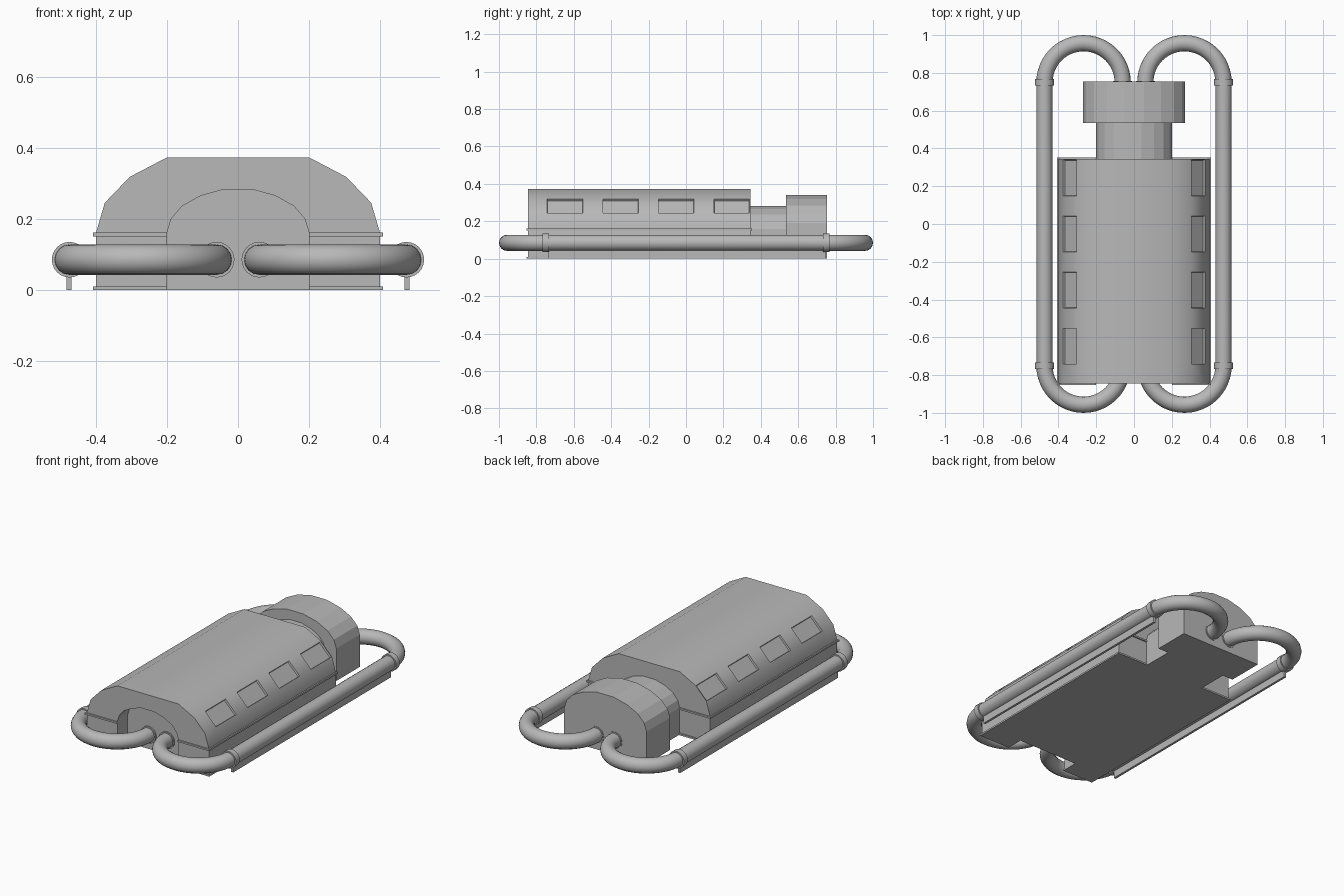
import bpy, bmesh, math

if "Cube" in bpy.data.objects:
    bpy.data.objects.remove(bpy.data.objects["Cube"])

# Dark grey finish shared by every part
grey = bpy.data.materials.new("dark_grey")
grey.diffuse_color = (0.48, 0.48, 0.48, 1)
grey.use_nodes = True
grey.node_tree.nodes["Principled BSDF"].inputs["Base Color"].default_value = grey.diffuse_color


def link(name, bm):
    bmesh.ops.recalc_face_normals(bm, faces=bm.faces)
    me = bpy.data.meshes.new(name)
    bm.to_mesh(me)
    bm.free()
    me.materials.append(grey)
    ob = bpy.data.objects.new(name, me)
    bpy.context.collection.objects.link(ob)
    return ob


def smooth(ob):
    bpy.ops.object.select_all(action='DESELECT')
    ob.select_set(True)
    bpy.context.view_layer.objects.active = ob
    bpy.ops.object.shade_smooth_by_angle(angle=math.radians(30))


def loft(profile, ys):
    """Extrude an (x, z) outline through a list of y stations."""
    bm = bmesh.new()
    rings = [[bm.verts.new((x, y, z)) for x, z in profile] for y in ys]
    n = len(profile)
    for a, b in zip(rings, rings[1:]):
        for i in range(n):
            bm.faces.new((a[i], a[(i + 1) % n], b[(i + 1) % n], b[i]))
    bm.faces.new(rings[0])
    bm.faces.new(rings[-1])
    bmesh.ops.recalc_face_normals(bm, faces=bm.faces)
    return bm


def mirrored(half):
    return half + [(-x, z) for x, z in reversed(half)]


def box(name, x0, x1, y0, y1, z0, z1):
    return link(name, loft([(x0, z0), (x1, z0), (x1, z1), (x0, z1)], [y0, y1]))


# Half outlines, from the ground up to the top
shell_half = [(0.4, 0), (0.4, 0.16), (0.375, 0.245), (0.305, 0.318), (0.2, 0.373)]
arch_half = [(0.2, 0), (0.2, 0.16), (0.188, 0.2), (0.157, 0.236), (0.105, 0.265), (0.04, 0.283)]
head_half = [(x * 1.35, z * 1.2) for x, z in arch_half]

# Outer shell: an arch with sunken side panels
wins = [(-0.742 + 0.297 * i, -0.552 + 0.297 * i) for i in range(4)]
ys = [-0.845] + [y for w in wins for y in w] + [0.345]
bm = loft(mirrored(shell_half) + mirrored(arch_half)[::-1], ys)
panels = []
for f in bm.faces:
    c = f.calc_center_median()
    if abs(abs(c.x) - 0.34) < 0.005 and abs(c.z - 0.2815) < 0.005 and len(f.verts) == 4:
        if any(a < c.y < b for a, b in wins):
            panels.append(f)
bmesh.ops.inset_individual(bm, faces=panels, thickness=0.003, depth=-0.01)
smooth(link("outer_shell", bm))

# Inner core and rear head
link("inner_core", loft(mirrored(arch_half), [-0.75, 0.54]))
link("rear_head", loft(mirrored(head_half), [0.535, 0.755]))


def pipe(name, s):
    r, cx = 0.207, 0.267
    pts = [(cx - r, -0.72)]
    pts += [(cx - r * math.cos(t), -0.75 - r * math.sin(t))
            for t in [math.pi * i / 24 for i in range(25)]]
    pts += [(x, -y) for x, y in reversed(pts)]
    cu = bpy.data.curves.new(name, 'CURVE')
    cu.dimensions = '3D'
    cu.bevel_depth = 0.043
    cu.bevel_resolution = 6
    cu.use_fill_caps = True
    cu.materials.append(grey)
    sp = cu.splines.new('POLY')
    sp.points.add(len(pts) - 1)
    for p, (x, y) in zip(sp.points, pts):
        p.co = (s * x, y, 0.085, 1)
    sp.use_smooth = True
    bpy.context.collection.objects.link(bpy.data.objects.new(name, cu))


def collar(name, x, y):
    bpy.ops.mesh.primitive_cylinder_add(vertices=24, radius=0.05, depth=0.034,
                                        location=(x, y, 0.085),
                                        rotation=(math.pi / 2, 0, 0))
    ob = bpy.context.object
    ob.name = name
    ob.data.materials.append(grey)
    smooth(ob)


for s, side in ((1, "right"), (-1, "left")):
    # Trim lips around the shell
    for z, lvl in ((0.0, "lower"), (0.151, "upper")):
        box(f"{lvl}_lip_{side}", s * 0.2, s * 0.408, -0.853, 0.353, z, z + 0.01)
    # Looping pipe, its collars and the rail beneath
    pipe(f"pipe_{side}", s)
    for e, end in ((-1, "front"), (1, "rear")):
        collar(f"outer_collar_{end}_{side}", s * 0.474, e * 0.75)
        collar(f"inner_collar_{end}_{side}", s * 0.06, e * 0.741)
    box(f"rail_{side}", s * 0.469, s * 0.483, -0.735, 0.745, 0, 0.06)
